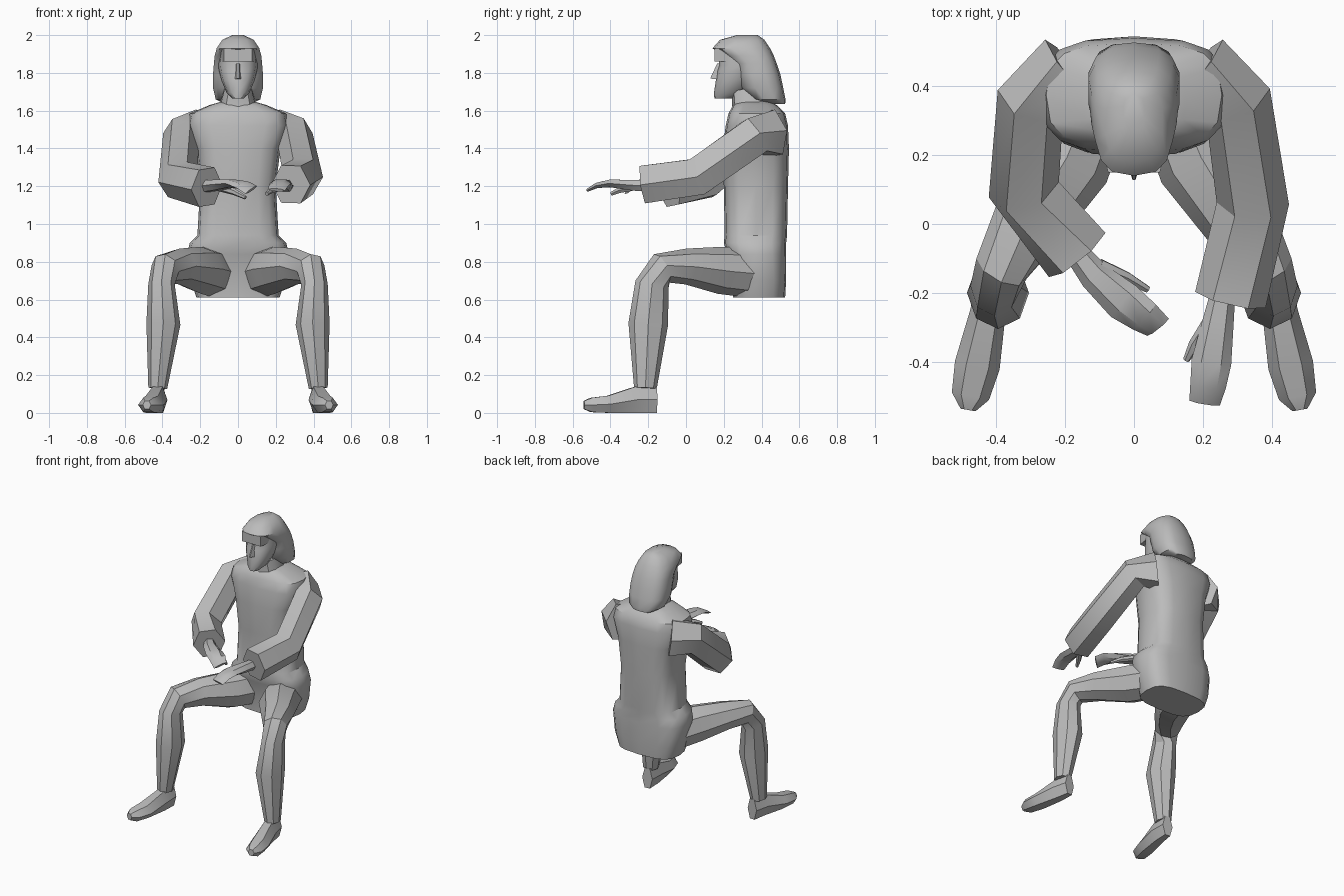
import bpy, bmesh, math
from mathutils import Vector

grey = bpy.data.materials.new("plain grey")
grey.diffuse_color = (0.5, 0.5, 0.5, 1)


def finish(name, rings, angle=35):
    """Skin a stack of equal-sized point rings and cap both ends."""
    bm = bmesh.new()
    vs = [[bm.verts.new((p[0], p[1], max(p[2], 0))) for p in r] for r in rings]
    n = len(vs[0])
    for r0, r1 in zip(vs, vs[1:]):
        for i in range(n):
            j = (i + 1) % n
            bm.faces.new((r0[i], r0[j], r1[j], r1[i]))
    bm.faces.new(vs[0][::-1])
    bm.faces.new(vs[-1])
    bmesh.ops.recalc_face_normals(bm, faces=bm.faces)
    me = bpy.data.meshes.new(name)
    bm.to_mesh(me)
    bm.free()
    me.materials.append(grey)
    ob = bpy.data.objects.new(name, me)
    bpy.context.collection.objects.link(ob)
    bpy.ops.object.select_all(action='DESELECT')
    ob.select_set(True)
    bpy.context.view_layer.objects.active = ob
    bpy.ops.object.shade_smooth_by_angle(angle=math.radians(angle))
    return ob


def stack(name, rows, n=12, square=0.75, tilt=0, angle=40):
    """Horizontal rings: (z, half width, front y, back y); tilt lowers the front."""
    def sp(v):
        return math.copysign(abs(v) ** square, v)
    rings = []
    for z, hw, yf, yb in rows:
        ring = []
        for i in range(n):
            a = 2 * math.pi * i / n - math.pi / 2
            s = sp(math.sin(a))
            ring.append((hw * sp(math.cos(a)), (yf + yb) / 2 + s * (yb - yf) / 2, z + tilt * s))
        rings.append(ring)
    return finish(name, rings, angle)


def limb(name, rows, side=1, n=6, angle=30):
    """Tube along a path: (x, y, z, half width, half depth); side=-1 mirrors in x."""
    c = [Vector((side * r[0], r[1], r[2])) for r in rows]
    k = 1 / math.cos(math.pi / n) if n == 6 else 1
    rings = []
    for i, r in enumerate(rows):
        t = (c[min(i + 1, len(c) - 1)] - c[max(i - 1, 0)]).normalized()
        x = Vector((1, 0, 0))
        u = (x - t * x.dot(t)).normalized()
        w = t.cross(u)
        rings.append([c[i] + u * r[3] * math.cos(2 * math.pi * j / n)
                      + w * r[4] * k * math.sin(2 * math.pi * j / n) for j in range(n)])
    return finish(name, rings, angle)


# jacket body with flared hem
stack("jacket", [(0.61, 0.22, 0.25, 0.525), (0.70, 0.25, 0.25, 0.53), (0.84, 0.27, 0.22, 0.53),
                 (0.90, 0.255, 0.20, 0.53), (0.94, 0.215, 0.205, 0.535), (1.20, 0.20, 0.20, 0.54),
                 (1.40, 0.225, 0.195, 0.545), (1.52, 0.27, 0.21, 0.54), (1.585, 0.255, 0.225, 0.525),
                 (1.63, 0.15, 0.25, 0.48), (1.65, 0.08, 0.29, 0.44)], n=16, square=0.65)
# neck
stack("neck", [(1.57, 0.105, 0.235, 0.45), (1.64, 0.095, 0.245, 0.44), (1.72, 0.075, 0.24, 0.42)],
      n=10, tilt=0.02)

# head: face, nose, hair, fringe
stack("face", [(1.665, 0.03, 0.15, 0.25), (1.695, 0.06, 0.148, 0.31), (1.76, 0.088, 0.158, 0.36),
               (1.81, 0.1, 0.165, 0.4), (1.84, 0.105, 0.175, 0.41), (1.93, 0.1, 0.17, 0.41)], square=0.85)
finish("nose", [[(-0.022, 0.18, 1.765), (0.022, 0.18, 1.765), (0.004, 0.128, 1.77), (-0.004, 0.128, 1.77)],
                [(-0.01, 0.18, 1.85), (0.01, 0.18, 1.85), (0.004, 0.165, 1.85), (-0.004, 0.165, 1.85)]], 10)
stack("hair", [(1.635, 0.07, 0.45, 0.525), (1.66, 0.12, 0.35, 0.527), (1.72, 0.135, 0.29, 0.515),
               (1.79, 0.135, 0.27, 0.50), (1.85, 0.13, 0.25, 0.48), (1.89, 0.126, 0.2, 0.465),
               (1.93, 0.115, 0.14, 0.445), (1.975, 0.085, 0.18, 0.415), (2.0, 0.03, 0.27, 0.38)], n=14)
finish("fringe", [[(-0.085, 0.22, 1.86), (0.085, 0.22, 1.86), (0.075, 0.15, 1.86), (-0.075, 0.15, 1.86)],
                  [(-0.1, 0.24, 1.93), (0.1, 0.24, 1.93), (0.075, 0.15, 1.93), (-0.075, 0.15, 1.93)]], 10)

# sleeves, each arm posed on its own
shoulder = [(0.19, 0.45, 1.48, 0.11, 0.12), (0.30, 0.365, 1.465, 0.10, 0.10)]
limb("left_sleeve", shoulder + [(0.345, 0.06, 1.25, 0.105, 0.10), (0.28, -0.22, 1.21, 0.105, 0.10)], 1)
limb("right_sleeve", shoulder + [(0.32, 0.10, 1.235, 0.105, 0.10), (0.165, -0.09, 1.195, 0.105, 0.10)], -1)

# hands and thumbs
limb("left_hand", [(0.26, -0.19, 1.20, 0.035, 0.03), (0.245, -0.28, 1.205, 0.045, 0.028),
                   (0.225, -0.40, 1.215, 0.058, 0.02), (0.215, -0.47, 1.205, 0.052, 0.014),
                   (0.205, -0.52, 1.18, 0.045, 0.008)])
limb("left_thumb", [(0.215, -0.29, 1.195, 0.02, 0.02), (0.175, -0.35, 1.18, 0.017, 0.015),
                    (0.152, -0.395, 1.16, 0.01, 0.01)])
limb("right_hand", [(0.17, -0.08, 1.20, 0.035, 0.03), (0.115, -0.15, 1.205, 0.045, 0.028),
                    (0.03, -0.225, 1.215, 0.058, 0.02), (-0.03, -0.27, 1.205, 0.052, 0.014),
                    (-0.07, -0.30, 1.18, 0.045, 0.008)], -1)
limb("right_thumb", [(0.10, -0.12, 1.195, 0.02, 0.02), (0.02, -0.155, 1.17, 0.017, 0.015),
                     (-0.04, -0.19, 1.14, 0.01, 0.01)], -1)

# legs and shoes, mirrored
for side, tag in ((1, "left"), (-1, "right")):
    limb(tag + "_leg", [(0.13, 0.34, 0.74, 0.12, 0.13), (0.195, 0.18, 0.755, 0.13, 0.125),
                        (0.31, 0.0, 0.775, 0.105, 0.095), (0.385, -0.13, 0.765, 0.08, 0.085),
                        (0.405, -0.18, 0.68, 0.07, 0.09), (0.395, -0.20, 0.47, 0.09, 0.105),
                        (0.425, -0.215, 0.13, 0.05, 0.06)], side, n=8)
    limb(tag + "_shoe", [(0.415, -0.155, 0.07, 0.038, 0.07), (0.425, -0.26, 0.07, 0.052, 0.07),
                         (0.455, -0.41, 0.045, 0.066, 0.046), (0.475, -0.50, 0.042, 0.055, 0.038),
                         (0.482, -0.54, 0.042, 0.022, 0.022)], side)
